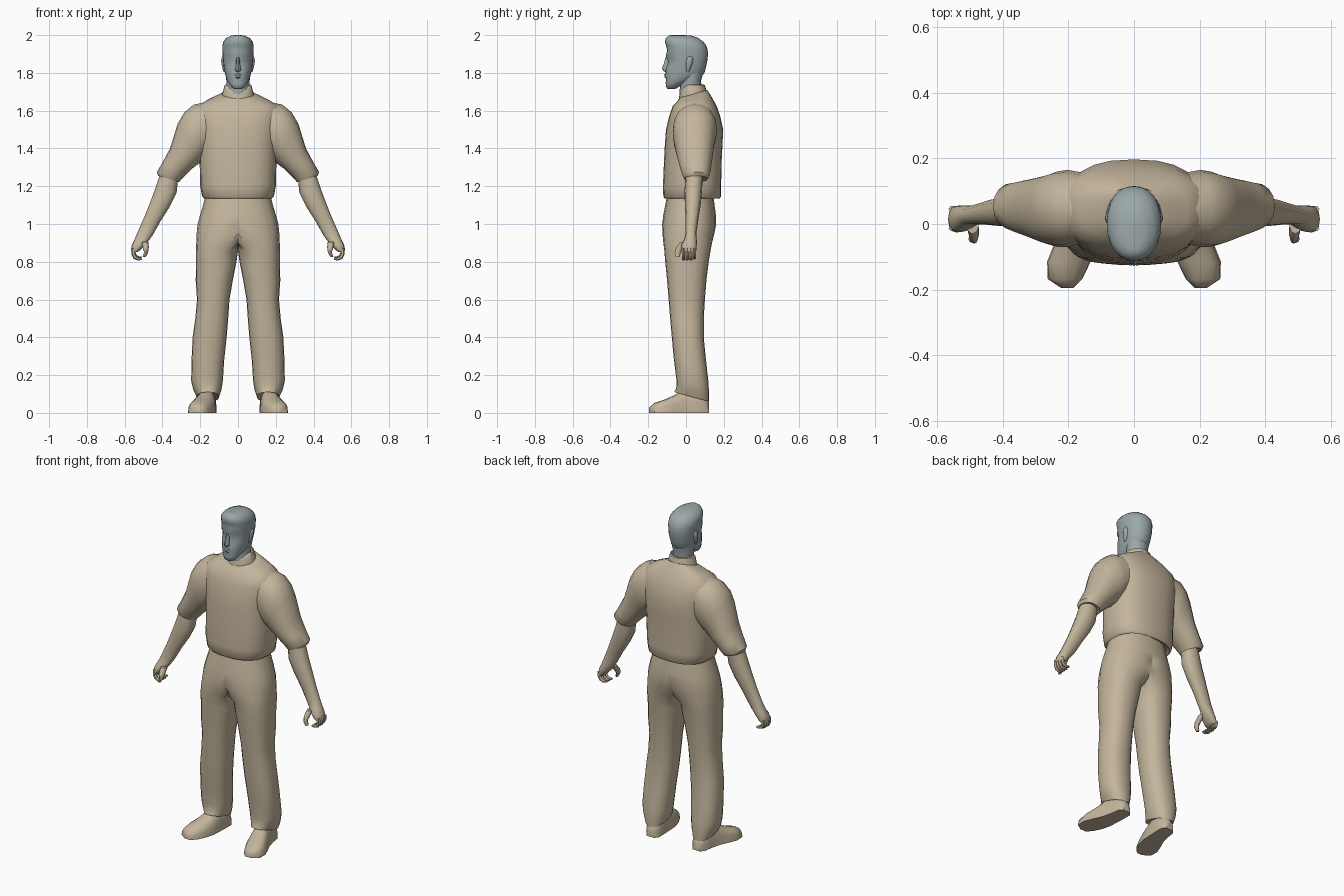
import bpy, bmesh, math
from mathutils import Vector


def make_mat(name, rgb):
    m = bpy.data.materials.new(name)
    m.diffuse_color = (*rgb, 1)
    return m


TAN = make_mat("khaki cloth", (0.55, 0.465, 0.335))
GREY = make_mat("blue grey skin", (0.33, 0.39, 0.40))


def power(v, e):
    return math.copysign(abs(v) ** (2 / e), v)


def loft(name, frames, mat, n=16, e=2.0, mirror=False, warp=None, sharp=50, halved=False):
    """Skin through superellipse rings, each given as (centre, u, v)."""
    bm = bmesh.new()
    rings = []
    for c, u, v in frames:
        ring = []
        for i in range(n):
            a = 2 * math.pi * i / n
            p = c + u * power(math.cos(a), e) + v * power(math.sin(a), e)
            ring.append(bm.verts.new(warp(p) if warp else p))
        rings.append(ring)
    for r, s in zip(rings, rings[1:]):
        for i in range(n):
            j = (i + 1) % n
            bm.faces.new((r[i], r[j], s[j], s[i]))
    bm.faces.new(rings[0])
    bm.faces.new(rings[-1])
    bmesh.ops.recalc_face_normals(bm, faces=bm.faces[:])
    if halved:  # remove the wall lying on the mirror plane
        wall = [f for f in bm.faces if all(abs(v.co.x) < 1e-5 for v in f.verts)]
        bmesh.ops.delete(bm, geom=wall, context='FACES')
    bmesh.ops.remove_doubles(bm, verts=bm.verts[:], dist=1e-4)
    me = bpy.data.meshes.new(name)
    bm.to_mesh(me)
    bm.free()
    me.materials.append(mat)
    me.shade_smooth()
    me.set_sharp_from_angle(angle=math.radians(sharp))
    ob = bpy.data.objects.new(name, me)
    bpy.context.collection.objects.link(ob)
    if mirror:
        ob.modifiers.new("mirror", 'MIRROR')
    return ob


def slab(x0, z0, x1, z1, y0, y1, tilt=0):
    """Ring from an outer and an inner point in xz plus a y range; tilt lowers the back."""
    c = Vector(((x0 + x1) / 2, (y0 + y1) / 2, (z0 + z1) / 2))
    return (c, Vector(((x0 - x1) / 2, 0, (z0 - z1) / 2)),
            Vector((0, (y1 - y0) / 2, -tilt)))


def level(z, w, y0, y1, tilt=0):
    return slab(w, z, -w, z, y0, y1, tilt)


# Shirt body
loft("shirt", [level(*r) for r in [
    (1.16, .16, -.10, .15), (1.135, .178, -.112, .178), (1.145, .19, -.12, .186),
    (1.20, .20, -.122, .186), (1.32, .203, -.117, .188), (1.42, .206, -.112, .193),
    (1.50, .212, -.106, .197), (1.575, .225, -.088, .180), (1.625, .215, -.07, .162),
    (1.655, .165, -.05, .14, -.01), (1.675, .12, -.04, .125, -.015),
    (1.69, .08, -.03, .112, -.02)]], TAN, n=24, e=2.5)


# Collar, dipping to a point at the front
def dip(p):
    p = p.copy()
    p.z -= .055 * max(0, -(p.y - .035) / .07) ** 3
    return p


loft("collar", [level(*r) for r in [
    (1.66, .092, -.045, .12), (1.70, .08, -.04, .11), (1.735, .071, -.036, .10),
    (1.738, .064, -.03, .092), (1.70, .058, -.025, .085)]], TAN, n=24, warp=dip)

# Sleeves with turned-in cuffs
loft("sleeve", [slab(*r) for r in [
    (.12, 1.655, .12, 1.40, -.05, .15), (.235, 1.632, .17, 1.36, -.07, .165),
    (.285, 1.59, .185, 1.34, -.07, .16), (.32, 1.53, .20, 1.325, -.062, .15),
    (.36, 1.40, .24, 1.295, -.045, .14), (.40, 1.325, .275, 1.262, -.03, .132),
    (.43, 1.275, .298, 1.238, -.018, .126), (.422, 1.255, .312, 1.222, -.01, .115),
    (.39, 1.262, .335, 1.245, .01, .08)]], TAN, e=2.2, mirror=True)

# Forearm down to the palm
loft("forearm", [slab(*r) for r in [
    (.405, 1.29, .315, 1.26, .0, .09), (.437, 1.19, .325, 1.165, -.008, .085),
    (.465, 1.115, .362, 1.09, -.006, .078), (.495, 1.04, .41, 1.015, -.002, .066),
    (.53, .96, .452, .94, -.002, .055), (.545, .925, .47, .915, -.01, .057),
    (.562, .89, .488, .893, -.024, .057), (.567, .862, .518, .862, -.026, .055),
    (.562, .85, .53, .852, -.02, .05)]], TAN, n=12, e=2.3, mirror=True)

# Four curled fingers
for i in range(4):
    y = -.023 + .0195 * i
    d = .006 * (i == 3)
    loft(f"finger_{i + 1}", [slab(*r, y, y + .02) for r in [
        (.566, .872, .538, .866), (.564, .838 + d, .543, .843 + d),
        (.552, .815 + d, .536, .829 + d), (.525, .806 + d, .522, .822 + d),
        (.508, .812 + d, .512, .822 + d)]], TAN, n=6, mirror=True)

# Thumb
loft("thumb", [slab(*r) for r in [
    (.51, .905, .474, .905, -.03, .02), (.505, .878, .472, .875, -.052, -.01),
    (.497, .85, .476, .848, -.06, -.028), (.505, .826, .49, .824, -.056, -.034)]],
    TAN, n=8, mirror=True)


# Trousers: half the hips running into one leg, mirrored
def half(p):
    return Vector((max(0, p.x), p.y, p.z))


loft("trousers", [slab(o, z, i, z, a, b, t) for z, o, i, a, b, t in [
    (1.18, .165, -.165, -.095, .14, 0), (1.11, .182, -.182, -.108, .15, 0),
    (1.05, .20, -.20, -.12, .158, 0), (1.00, .214, -.20, -.126, .16, 0),
    (.95, .219, -.13, -.125, .15, 0), (.90, .221, -.05, -.12, .138, 0),
    (.86, .222, 0, -.115, .13, 0), (.80, .222, .008, -.11, .12, 0),
    (.70, .224, .028, -.10, .108, 0), (.60, .217, .045, -.092, .10, 0),
    (.50, .226, .052, -.084, .094, 0), (.40, .24, .06, -.075, .094, 0),
    (.28, .246, .073, -.064, .106, 0), (.17, .248, .08, -.05, .118, 0),
    (.12, .236, .088, -.052, .122, .01), (.085, .218, .10, -.062, .122, .025),
    (.095, .205, .115, -.04, .10, .02)]], TAN, n=20, e=2.3, mirror=True,
    warp=half, halved=True)

# Shoes: rings from heel to toe, flattened on the ground
loft("shoe", [(Vector(((a + b) / 2, y, 0)), Vector(((b - a) / 2, 0, 0)), Vector((0, 0, h)))
              for y, a, b, h in [
    (.122, .13, .18, .055), (.10, .113, .198, .085), (.05, .113, .205, .12),
    (-.01, .116, .22, .125), (-.06, .118, .243, .095), (-.115, .132, .265, .07),
    (-.168, .158, .263, .052), (-.195, .185, .222, .028)]], TAN, n=16, e=2.6,
    mirror=True, warp=lambda p: Vector((p.x, p.y, max(0, p.z))))

# Neck
loft("neck", [level(*r) for r in [
    (1.62, .06, -.03, .09), (1.70, .06, -.034, .083), (1.76, .062, -.03, .08),
    (1.83, .066, -.02, .10)]], GREY)


# Head: eye sockets are pressed in below the brow
def sockets(p):
    p = p.copy()
    if p.y < -.05 and .018 < abs(p.x) < .06:
        p.y += .012 * max(0, 1 - abs(p.z - 1.865) / .03)
    return p


loft("head", [level(*r) for r in [
    (1.714, .018, -.095, -.06), (1.722, .032, -.104, -.045), (1.745, .05, -.108, -.005),
    (1.765, .06, -.106, .045), (1.785, .066, -.112, .085), (1.80, .07, -.108, .098),
    (1.83, .075, -.106, .106), (1.865, .079, -.10, .113), (1.89, .081, -.107, .116),
    (1.92, .083, -.10, .115), (1.945, .083, -.106, .107), (1.965, .078, -.112, .092),
    (1.985, .062, -.106, .065), (1.997, .036, -.092, .03), (2.0, .015, -.08, -.01)]],
    GREY, n=24, e=2.2, warp=sockets)

# Nose, lips and ears
loft("nose", [level(*r) for r in [
    (1.882, .009, -.11, -.08), (1.85, .010, -.116, -.08), (1.825, .015, -.128, -.08),
    (1.812, .017, -.122, -.08), (1.806, .010, -.112, -.08)]], GREY, n=8)
loft("lips", [level(*r) for r in [
    (1.796, .014, -.111, -.08), (1.79, .024, -.116, -.08), (1.784, .025, -.112, -.08),
    (1.778, .02, -.115, -.08), (1.77, .012, -.108, -.08)]], GREY, n=8)
loft("ear", [slab(x, z, .06, z, a, b) for z, x, a, b in [
    (1.805, .076, .002, .015), (1.825, .083, -.002, .026), (1.86, .089, -.002, .038),
    (1.878, .088, .004, .038), (1.888, .082, .012, .03)]], GREY, n=8, mirror=True)
